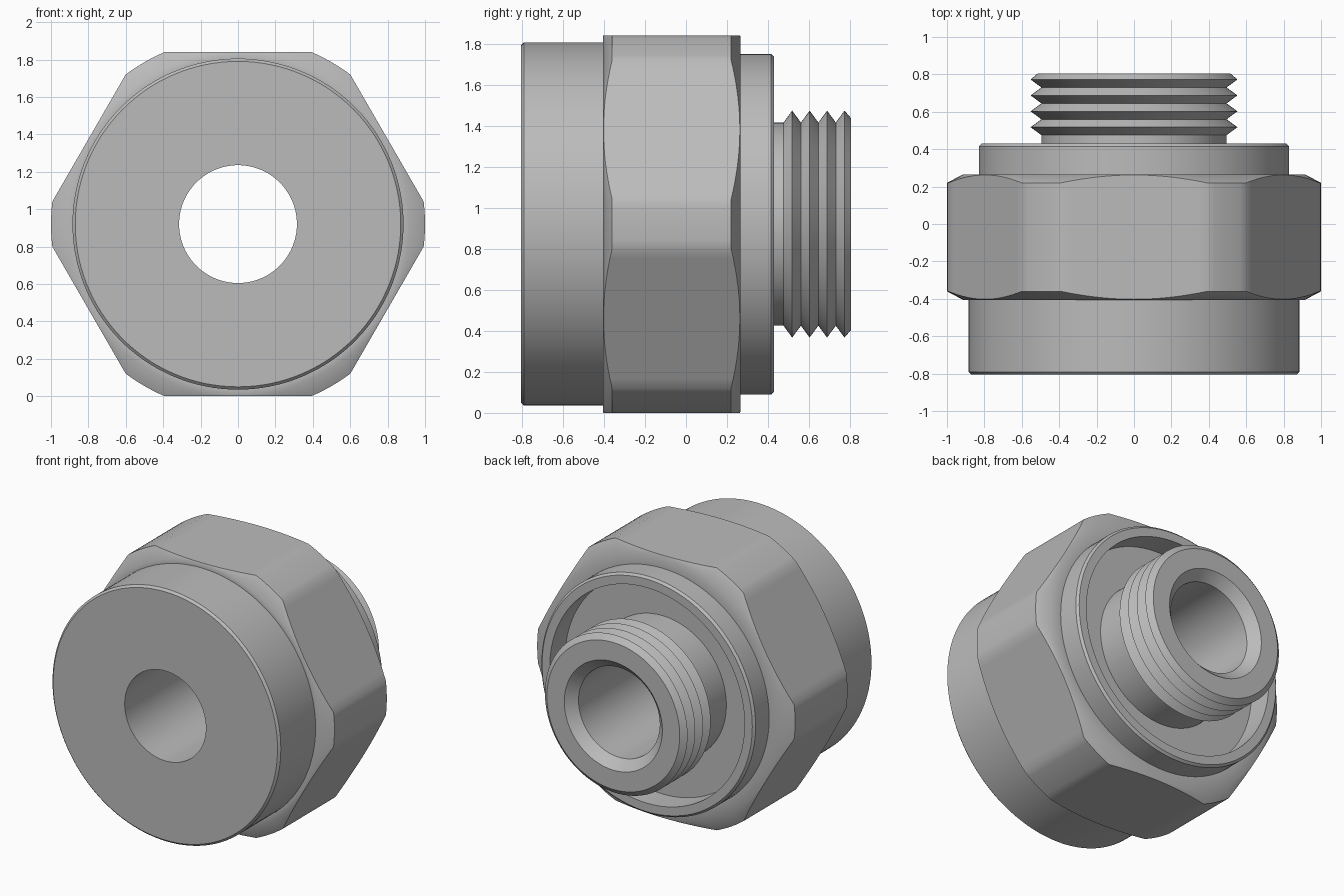
import bpy
import bmesh
import math

if "Cube" in bpy.data.objects:
    bpy.data.objects.remove(bpy.data.objects["Cube"], do_unlink=True)

AXIS_Z = 0.92       # height of the turning axis
FLAT = 0.92         # hexagon centre to flat
CORNER = 1.0        # rounded corner radius
FRONT, NUT_FRONT, NUT_BACK, RIM, BACK = -0.805, -0.405, 0.265, 0.43, 0.805
SLEEVE_R, COLLAR_R, RECESS_R, NECK_R, BORE_R = 0.885, 0.83, 0.755, 0.495, 0.315

steel = bpy.data.materials.new("steel_grey")
steel.use_nodes = True
colour = (0.5, 0.5, 0.5, 1)
steel.diffuse_color = colour
steel.node_tree.nodes["Principled BSDF"].inputs["Base Color"].default_value = colour


def turn(name, profile, angles):
    """Sweep profile(angle) -> [(radius, y), ...] around the y axis."""
    bm = bmesh.new()
    columns = []
    for a in angles:
        columns.append([bm.verts.new((r * math.cos(a), y, r * math.sin(a)))
                        for r, y in profile(a)])
    for j, col in enumerate(columns):
        nxt = columns[(j + 1) % len(columns)]
        for i in range(len(col) - 1):
            bm.faces.new((col[i], col[i + 1], nxt[i + 1], nxt[i]))
    mesh = bpy.data.meshes.new(name)
    bm.to_mesh(mesh)
    bm.free()
    mesh.materials.append(steel)
    obj = bpy.data.objects.new(name, mesh)
    obj.location.z = AXIS_Z
    bpy.context.collection.objects.link(obj)
    bpy.ops.object.select_all(action='DESELECT')
    obj.select_set(True)
    bpy.context.view_layer.objects.active = obj
    bpy.ops.object.shade_smooth_by_angle(angle=math.radians(30))
    return obj


# Angles shared by all parts: fine steps on each flat and each rounded corner
half_flat = math.acos(FLAT / CORNER)
half_corner = math.radians(30) - half_flat
angles = []
for k in range(6):
    mid = math.radians(30 + 60 * k)
    angles += [mid + half_flat * (i / 8 - 1) for i in range(16)]
    angles += [mid + half_flat + half_corner * i / 3 for i in range(6)]


def round_part(name, points):
    return turn(name, lambda a: points, angles)


# Through bore with a countersunk mouth at the threaded end
round_part("bore", [(0.38, BACK), (BORE_R, BACK - 0.065), (BORE_R, FRONT)])

# Front sleeve with a small edge chamfer
round_part("front_sleeve", [(BORE_R, FRONT), (SLEEVE_R - 0.015, FRONT),
                            (SLEEVE_R, FRONT + 0.015), (SLEEVE_R, NUT_FRONT)])


# Hexagon nut: flats cut from a cylinder with conical chamfers at both ends
def nut_profile(a):
    off = (a % math.radians(60)) - math.radians(30)
    r = min(FLAT / math.cos(off), CORNER)
    drop = (r - FLAT + 0.005) * 0.53
    return [(SLEEVE_R, NUT_FRONT), (FLAT - 0.005, NUT_FRONT),
            (r, NUT_FRONT + drop), (r, NUT_BACK - drop),
            (FLAT - 0.005, NUT_BACK), (COLLAR_R, NUT_BACK)]


turn("hex_nut", nut_profile, angles)

# Sealing collar with a recess around the spigot
round_part("sealing_collar", [(COLLAR_R, NUT_BACK), (COLLAR_R, RIM - 0.015),
                              (COLLAR_R - 0.015, RIM), (RECESS_R, RIM),
                              (RECESS_R, NUT_BACK - 0.005),
                              (NECK_R, NUT_BACK - 0.005)])

# Threaded spigot: plain neck, then ridges of the thread
pitch, first = 0.085, 0.475
spigot = [(NECK_R, NUT_BACK - 0.005)]
for k in range(4):
    y = first + k * pitch
    spigot += [(NECK_R, y), (0.553, y + pitch / 2)]
spigot += [(0.515, BACK), (0.38, BACK)]
round_part("threaded_spigot", spigot)
